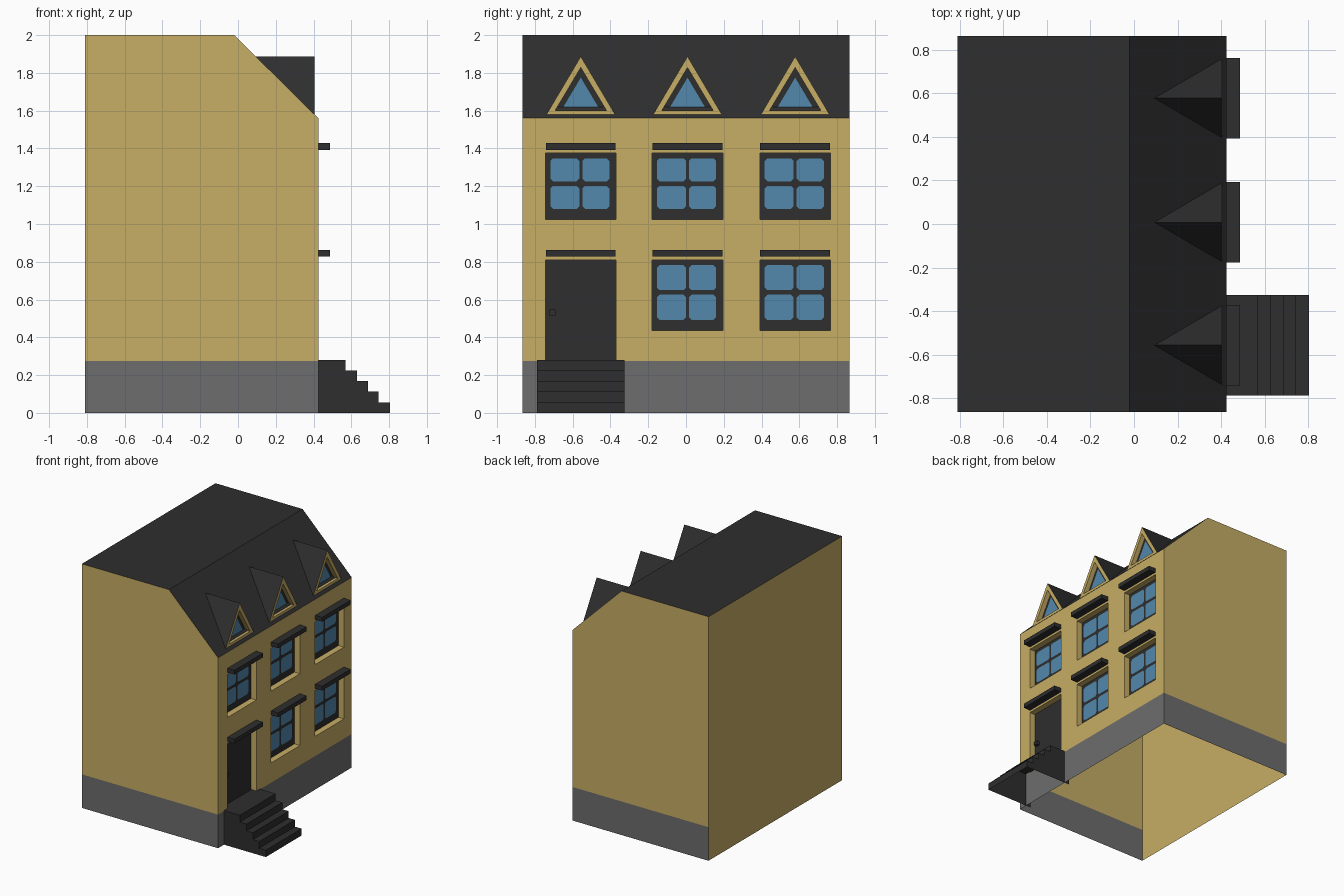
import bpy, bmesh
from mathutils import Vector

if "Cube" in bpy.data.objects:
    bpy.data.objects.remove(bpy.data.objects["Cube"])


def material(name, rgb):
    lin = [((c / 255 + 0.055) / 1.055) ** 2.4 for c in rgb]
    m = bpy.data.materials.new(name)
    m.diffuse_color = (*lin, 1)
    m.use_nodes = True
    m.node_tree.nodes["Principled BSDF"].inputs["Base Color"].default_value = m.diffuse_color
    return m


TAN = material("tan_wall", (199, 173, 101))
DARK = material("dark_slate", (46, 46, 46))
GRAY = material("gray_base", (109, 109, 109))
BLUE = material("blue_glass", (83, 136, 172))


class Part:
    """Collects flat faces, each turned towards a given direction."""

    def __init__(self, name, *mats):
        self.name, self.mats, self.bm = name, mats, bmesh.new()

    def face(self, pts, toward, mat=0):
        f = self.bm.faces.new([self.bm.verts.new(p) for p in pts])
        f.normal_update()
        if f.normal.dot(Vector(toward)) < 0:
            f.normal_flip()
        f.material_index = mat

    def done(self):
        bmesh.ops.remove_doubles(self.bm, verts=self.bm.verts, dist=1e-5)
        me = bpy.data.meshes.new(self.name)
        self.bm.to_mesh(me)
        self.bm.free()
        for m in self.mats:
            me.materials.append(m)
        ob = bpy.data.objects.new(self.name, me)
        bpy.context.collection.objects.link(ob)


def box(name, x0, x1, y0, y1, z0, z1, mat):
    p = Part(name, mat)
    lo, hi = (x0, y0, z0), (x1, y1, z1)
    for a in range(3):
        b, c = (a + 1) % 3, (a + 2) % 3
        for s, v in ((-1, lo[a]), (1, hi[a])):
            pts = []
            for u, w in ((lo[b], lo[c]), (hi[b], lo[c]), (hi[b], hi[c]), (lo[b], hi[c])):
                q = [0, 0, 0]
                q[a], q[b], q[c] = v, u, w
                pts.append(q)
            n = [0, 0, 0]
            n[a] = s
            p.face(pts, n)
    p.done()


XB, XF, XR, YW = -0.81, 0.425, -0.02, 0.865   # back, street front, roof break, half width
BASE, EAVE, TOP = 0.275, 1.56, 2.0
INSET = XF - 0.05
COLS, HALF = (-0.557, 0.008, 0.578), 0.1875

# side and back walls, open underneath
walls = Part("walls", TAN, GRAY)
for s in (-1, 1):
    y = s * YW
    walls.face([(XB, y, 0), (XF, y, 0), (XF, y, BASE), (XB, y, BASE)], (0, s, 0), 1)
    walls.face([(XB, y, BASE), (XF, y, BASE), (XF, y, EAVE), (XR, y, TOP), (XB, y, TOP)], (0, s, 0))
walls.face([(XB, -YW, 0), (XB, YW, 0), (XB, YW, TOP), (XB, -YW, TOP)], (-1, 0, 0))
walls.done()

# street wall as a grid of cells with the openings left out
ys = [-YW] + [c + s * HALF for c in COLS for s in (-1, 1)] + [YW]
zs = [0, BASE, 0.437, 0.81, 1.025, 1.375, EAVE]
street = Part("street_wall", TAN, GRAY)
for i in range(len(ys) - 1):
    for j in range(len(zs) - 1):
        if (i % 2 and j in (2, 4)) or (i == 1 and j == 1):
            continue
        a, b, c, d = ys[i], ys[i + 1], zs[j], zs[j + 1]
        street.face([(XF, a, c), (XF, b, c), (XF, b, d), (XF, a, d)], (1, 0, 0), 1 if j == 0 else 0)
openings = [(c, z0, z1) for c in COLS for z0, z1 in ((0.437, 0.81), (1.025, 1.375))]
openings[0] = (COLS[0], BASE, 0.81)
for c, z0, z1 in openings:
    a, b = c - HALF, c + HALF
    for y, n in ((a, 1), (b, -1)):
        street.face([(XF, y, z0), (INSET, y, z0), (INSET, y, z1), (XF, y, z1)], (0, n, 0))
    for z, n in ((z0, 1), (z1, -1)):
        street.face([(XF, a, z), (INSET, a, z), (INSET, b, z), (XF, b, z)], (0, 0, n))
street.done()

# roof
roof = Part("roof", DARK)
roof.face([(XB, -YW, TOP), (XR, -YW, TOP), (XR, YW, TOP), (XB, YW, TOP)], (0, 0, 1))
roof.face([(XR, -YW, TOP), (XF, -YW, EAVE), (XF, YW, EAVE), (XR, YW, TOP)], (1, 0, 1))
roof.done()


# windows: dark frame panel with four clipped panes
def window(n, c, z0, z1):
    w = Part(f"window_{n}", DARK, BLUE)
    a, b = c - HALF, c + HALF
    w.face([(INSET, a, z0), (INSET, b, z0), (INSET, b, z1), (INSET, a, z1)], (1, 0, 0))
    x, k = INSET + 0.003, 0.014
    lo, hi = z0 + 0.055, z1 - 0.027
    mid = (lo + hi) / 2
    for y0, y1 in ((a + 0.026, c - 0.008), (c + 0.008, b - 0.036)):
        for p, q in ((lo, mid - 0.012), (mid + 0.012, hi)):
            w.face([(x, y0 + k, p), (x, y1 - k, p), (x, y1, p + k), (x, y1, q - k),
                    (x, y1 - k, q), (x, y0 + k, q), (x, y0, q - k), (x, y0, p + k)], (1, 0, 0), 1)
    w.done()


for n, (c, z0, z1) in enumerate(openings):
    if n:
        window(n, c, z0, z1)
    box(f"lintel_{n}", XF, 0.488, c - 0.185, c + 0.185, z1 + 0.018, z1 + 0.053, DARK)

# door and knob
c = COLS[0]
door = Part("door", DARK)
door.face([(INSET, c - HALF, BASE), (INSET, c + HALF, BASE),
           (INSET, c + HALF, 0.81), (INSET, c - HALF, 0.81)], (1, 0, 0))
door.done()
box("door_knob", INSET, INSET + 0.025, -0.722, -0.69, 0.515, 0.547, DARK)

# front steps, open underneath
steps = Part("front_steps", DARK)
s0, s1, rise = -0.789, -0.326, 0.056
edges = [0.805, 0.745, 0.688, 0.63, 0.57, 0.38]
for i in range(5):
    x0, x1, z = edges[i + 1], edges[i], rise * (i + 1)
    steps.face([(x0, s0, z), (x1, s0, z), (x1, s1, z), (x0, s1, z)], (0, 0, 1))
    steps.face([(x1, s0, z - rise), (x1, s1, z - rise), (x1, s1, z), (x1, s0, z)], (1, 0, 0))
    for y, n in ((s0, -1), (s1, 1)):
        steps.face([(x0, y, 0), (x1, y, 0), (x1, y, z), (x0, y, z)], (0, n, 0))
steps.done()


# dormers: gable roof, tan triangular surround, recessed glass
def tri(x, c, half, z0, z1):
    return [Vector((x, c - half, z0)), Vector((x, c + half, z0)), Vector((x, c, z1))]


for n, c in enumerate(COLS):
    d = Part(f"dormer_{n}", DARK, TAN, BLUE)
    xf, xi = 0.405, 0.365
    out = tri(xf, c, 0.183, 1.578, 1.887)
    inn = tri(xf, c, 0.135, 1.602, 1.828)
    back = tri(xi, c, 0.135, 1.602, 1.828)
    ridge = (0.094, c, 1.887)
    d.face([out[0], out[2], ridge], (0, -1, 1))
    d.face([out[1], out[2], ridge], (0, 1, 1))
    mid = sum(inn, Vector()) / 3
    for i in range(3):
        j = (i + 1) % 3
        d.face([out[i], out[j], inn[j], inn[i]], (1, 0, 0), 1)
        d.face([inn[i], inn[j], back[j], back[i]], mid - (inn[i] + inn[j]) / 2, 1)
    d.face(back, (1, 0, 0))
    d.face(tri(xi + 0.004, c, 0.092, 1.62, 1.775), (1, 0, 0), 2)
    d.done()
